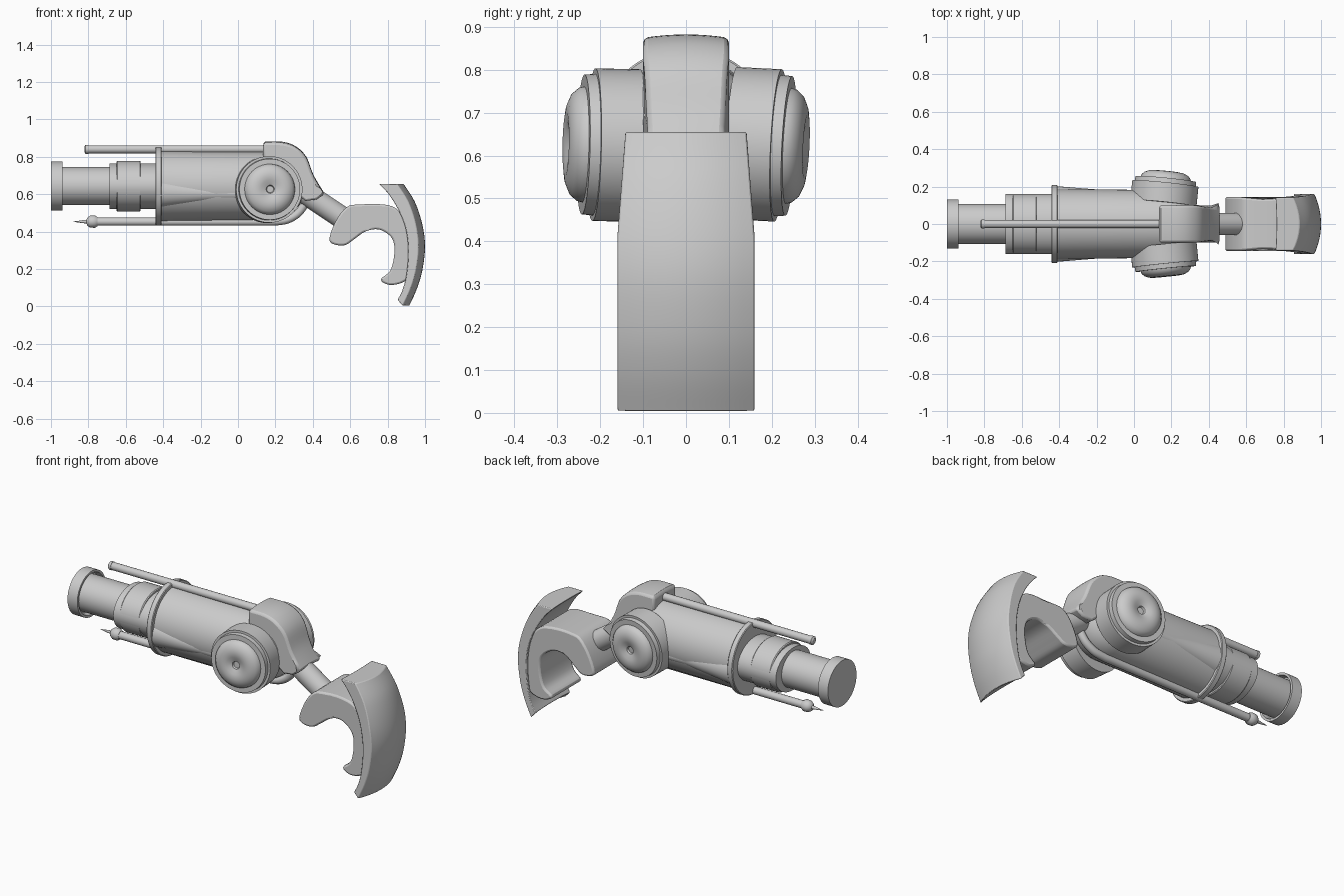
import bpy, bmesh
from math import cos, sin, pi, radians
from mathutils import Vector

if "Cube" in bpy.data.objects:
    bpy.data.objects.remove(bpy.data.objects["Cube"])


def finish(bm, name):
    bmesh.ops.remove_doubles(bm, verts=bm.verts, dist=1e-5)
    bmesh.ops.recalc_face_normals(bm, faces=bm.faces)
    me = bpy.data.meshes.new(name)
    bm.to_mesh(me)
    bm.free()
    ob = bpy.data.objects.new(name, me)
    bpy.context.collection.objects.link(ob)
    return ob


def lathe(name, pts, origin, axis=(1, 0, 0), sy=1.0, n=64):
    """Turn (distance along axis, radius) points around an axis."""
    bm = bmesh.new()
    q = Vector((1, 0, 0)).rotation_difference(Vector(axis).normalized())
    rings = []
    for t, r in [(pts[0][0], 0)] + list(pts) + [(pts[-1][0], 0)]:
        rings.append([bm.verts.new(Vector(origin) + q @ Vector(
            (t, sy * r * cos(2 * pi * i / n), r * sin(2 * pi * i / n)))) for i in range(n)])
    for a, b in zip(rings, rings[1:]):
        for i in range(n):
            j = (i + 1) % n
            bm.faces.new((a[i], a[j], b[j], b[i]))
    return finish(bm, name)


def smooth_path(pts, closed=False, k=5):
    """Catmull-Rom resampling of a 2D point list."""
    n, out = len(pts), []
    for i in range(n if closed else n - 1):
        g = (lambda m: pts[m % n]) if closed else (lambda m: pts[max(0, min(n - 1, m))])
        p0, p1, p2, p3 = (Vector(g(m)) for m in (i - 1, i, i + 1, i + 2))
        for s in range(k):
            t = s / k
            out.append(0.5 * (2 * p1 + (p2 - p0) * t + (2 * p0 - 5 * p1 + 4 * p2 - p3) * t * t
                              + (3 * p1 - p0 - 3 * p2 + p3) * t ** 3))
    if not closed:
        out.append(Vector(pts[-1]))
    return out


def loft(name, prof, half, shape, bevel, n=12):
    """Sweep an x-z profile across y; shape(x, z, u, index) returns a bent point."""
    bm = bmesh.new()
    rows = []
    for s in range(n + 1):
        u = -1 + 2 * s / n
        rows.append([bm.verts.new(shape(x, z, u * half, u, i)) for i, (x, z) in enumerate(prof)])
    m = len(prof)
    for a, b in zip(rows, rows[1:]):
        for i in range(m):
            j = (i + 1) % m
            bm.faces.new((a[i], a[j], b[j], b[i]))
    bm.faces.new(rows[0])
    bm.faces.new(rows[-1])
    ob = finish(bm, name)
    mod = ob.modifiers.new("edge", 'BEVEL')
    mod.width, mod.segments, mod.angle_limit = bevel, 2, radians(50)
    return ob


def tube(name, pts, r):
    cu = bpy.data.curves.new(name, 'CURVE')
    cu.dimensions, cu.bevel_depth, cu.bevel_resolution, cu.use_fill_caps = '3D', r, 5, True
    sp = cu.splines.new('POLY')
    sp.points.add(len(pts) - 1)
    for p, (x, z) in zip(sp.points, pts):
        p.co = (x, 0, z, 1)
    ob = bpy.data.objects.new(name, cu)
    bpy.context.collection.objects.link(ob)
    bpy.ops.object.select_all(action='DESELECT')
    ob.select_set(True)
    bpy.context.view_layer.objects.active = ob
    bpy.ops.object.convert(target='MESH')


C = (0, 0, 0.643)

# Barrel, muzzle collar (recessed at the rear) and sleeves
lathe("muzzle", [(-1, .131), (-.937, .131), (-.937, .118), (-.965, .112)], C)
lathe("barrel", [(-.98, .102), (-.6, .102)], C, sy=1.05)
lathe("sleeve", [(-.687, .122), (-.42, .122)], C, sy=1.31)
lathe("sleeve_band", [(-.65, .131), (-.645, .135), (-.525, .135), (-.52, .131)], C, sy=1.18)

# Main housing with domed rear end, and the flange
dome = [(.17 + .19 * sin(a * pi / 20), .182 * cos(a * pi / 20)) for a in range(10)]
lathe("housing", [(-.42, .187), (-.2, .184)] + dome + [(.36, .001)], C)
lathe("flange", [(-.442, .204), (-.438, .208), (-.412, .208), (-.408, .204)], C)

# Side fairings that taper toward the pivots
for s, side in ((-1, "front"), (1, "back")):
    lathe(side + "_fairing", [(0, .085), (.15, .062), (.3, .04), (.46, .03)],
          (-.415, s * .118, .61), (1, s * .07, -.02), n=32)

# Pivot discs with stepped rims, domed cap and centre dimple
disc = [(-.08, .178), (.025, .178), (.025, .165), (.05, .163), (.05, .135), (.062, .132),
        (.078, .118), (.088, .095), (.091, .075), (.088, .05), (.078, .028), (.076, .022), (.066, .018)]
for s, side in ((-1, "front"), (1, "back")):
    lathe(side + "_pivot", disc, (.165, s * .19, .625), (.1, s, -.05 if s > 0 else .02))

# Upper and lower rods, with a pointed tip on the lower one
tube("upper_rod", [(-.815, .84), (.2, .84)], .022)
lathe("upper_rod_end", [(-.822, .014), (-.815, .024), (-.8, .024)], (0, 0, .84), n=24)
tube("lower_rod", [(-.77, .453), (.17, .453)] +
     [tuple(p) for p in smooth_path([(.19, .453), (.26, .463), (.32, .497), (.36, .55)])], .022)
lathe("rod_tip", [(-.88, .001), (-.835, .007), (-.81, .01), (-.805, .022), (-.79, .032),
                  (-.765, .033), (-.75, .024)], (0, 0, .453), n=24)

# Rear hood bridging the housing to the neck
hood = smooth_path([(.145, .882), (.24, .88), (.31, .855), (.365, .80), (.405, .70), (.462, .605)])
hood = [Vector((.135, .80)), Vector((.135, .875))] + hood + \
       [Vector(p) for p in ((.42, .578), (.36, .57), (.3, .62), (.26, .72))]
loft("hood", hood, .1,
     lambda x, z, y, u, i: (x, y * (1 - .12 * max(0, min(1, (x - .33) / .1)) * (z > .62)),
                            z - .008 * u * u), .012)

# Neck
d = Vector((.57 - .33, 0, .465 - .625))
lathe("neck", [(0, .06), (d.length + .02, .06)], (.33, 0, .625), d, n=40)

# Curved grip
grip = smooth_path([(.525, .46), (.58, .53), (.65, .545), (.8, .542), (.87, .50), (.912, .42),
                    (.925, .3), (.915, .17), (.88, .128), (.81, .115), (.762, .143), (.81, .185),
                    (.832, .25), (.835, .33), (.81, .38), (.75, .412), (.68, .40), (.62, .358),
                    (.57, .327), (.505, .335), (.49, .37)], True, 4)
loft("grip", grip, .145,
     lambda x, z, y, u, i: (x, y * (.9 + .1 * min(1, abs(x - .7) / .15)), z), .015)

# Shoulder plate, bowed across its width
front_edge = smooth_path([(.76, .655), (.81, .60), (.86, .52), (.90, .42), (.915, .3),
                          (.905, .17), (.885, .09), (.858, .035)])
rear_edge = smooth_path([(.915, .003), (.955, .09), (.985, .19), (1.0, .32), (.985, .44),
                         (.945, .56), (.885, .655)])
nf = len(front_edge)
loft("shoulder_plate", front_edge + rear_edge, .16,
     lambda x, z, y, u, i: (x - (.035 * u * u if i >= nf else .005 * u * u),
                            y * (.88 + .12 * min(1, (.66 - z) / .25)), z), .012)

# Smooth shading with crisp edges
bpy.ops.object.select_all(action='SELECT')
bpy.context.view_layer.objects.active = bpy.data.objects["housing"]
bpy.ops.object.shade_smooth_by_angle(angle=radians(35))
